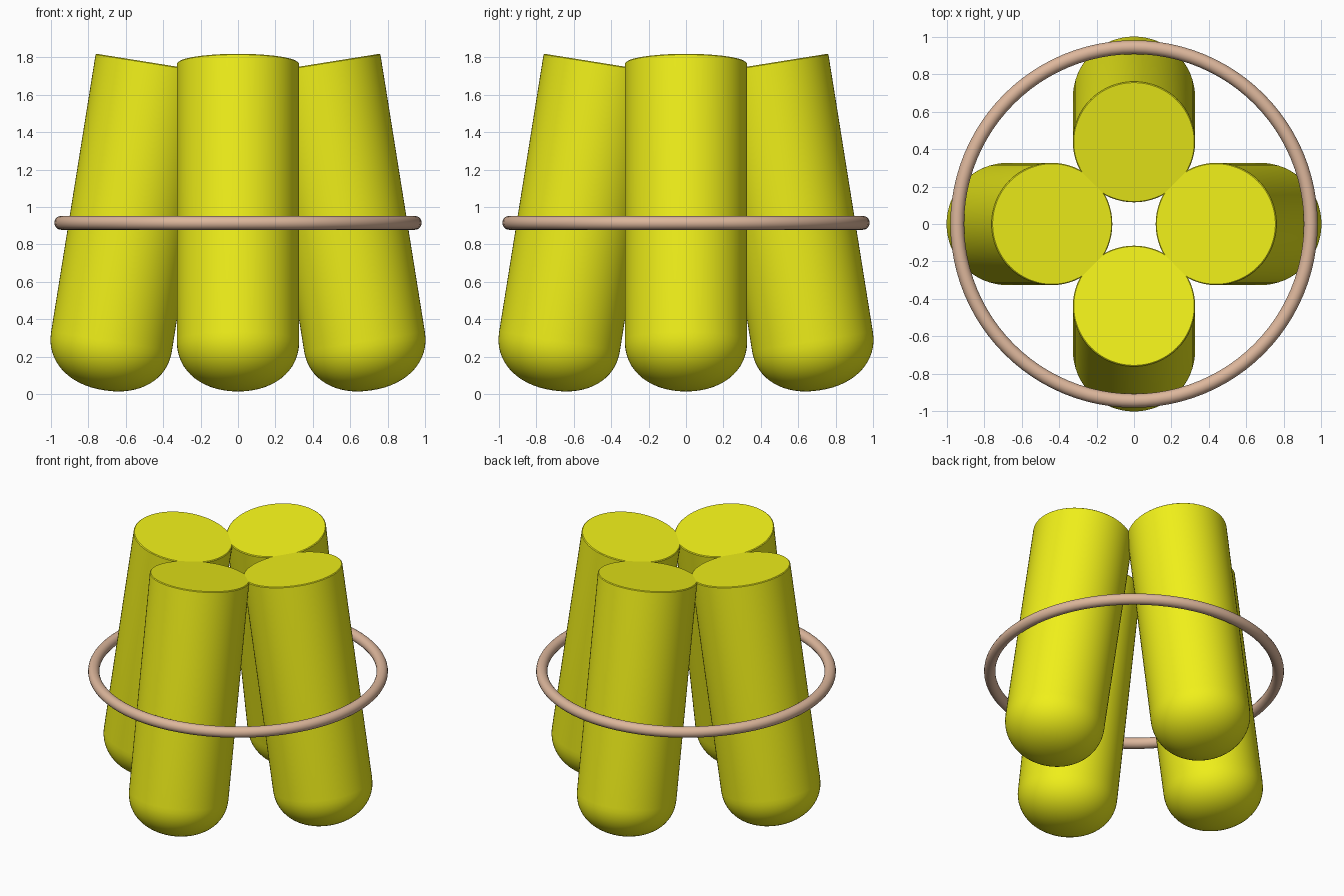
import bpy, bmesh, math
from mathutils import Matrix

if "Cube" in bpy.data.objects:
    bpy.data.objects.remove(bpy.data.objects["Cube"])

R = 0.327            # pillar radius
DOME = 0.265         # height of the rounded foot
LENGTH = 1.77        # pillar length along its axis
TILT = math.radians(9.1)
TOP = (0.438, 0, 1.768)


def material(name, color):
    m = bpy.data.materials.new(name)
    m.diffuse_color = (*color, 1)
    m.use_nodes = True
    m.node_tree.nodes["Principled BSDF"].inputs["Base Color"].default_value = m.diffuse_color
    return m


yellow = material("yellow", (0.87, 0.87, 0.01))
copper = material("copper", (0.72, 0.47, 0.33))


def pillar(name, angle):
    # Profile: flat top with a tiny rim bevel, straight side, domed foot
    prof = [(0, 0), (R - 0.005, 0), (R, -0.005)]
    for i in range(17):
        t = math.pi / 2 * i / 16
        prof.append((R * math.cos(t) ** 0.93,
                     -(LENGTH - DOME) - DOME * math.sin(t) ** 0.93))
    prof[-1] = (0, -LENGTH)
    bm = bmesh.new()
    vs = [bm.verts.new((x, 0, z)) for x, z in prof]
    es = [bm.edges.new(p) for p in zip(vs, vs[1:])]
    bmesh.ops.spin(bm, geom=vs + es, cent=(0, 0, 0), axis=(0, 0, 1),
                   angle=2 * math.pi, steps=64)
    bmesh.ops.remove_doubles(bm, verts=bm.verts, dist=1e-4)
    bmesh.ops.recalc_face_normals(bm, faces=bm.faces)
    # Lean the foot outward, then swing round the centre
    bm.transform(Matrix.Rotation(angle, 4, 'Z') @ Matrix.Translation(TOP)
                 @ Matrix.Rotation(-TILT, 4, 'Y'))
    me = bpy.data.meshes.new(name)
    bm.to_mesh(me)
    bm.free()
    me.materials.append(yellow)
    ob = bpy.data.objects.new(name, me)
    bpy.context.collection.objects.link(ob)
    bpy.context.view_layer.objects.active = ob
    ob.select_set(True)
    bpy.ops.object.shade_smooth_by_angle(angle=math.radians(35))
    ob.select_set(False)


# Four leaning pillars
for i, side in enumerate(("right", "back", "left", "front")):
    pillar(side + "_pillar", i * math.pi / 2)

# Hoop around the pillars
bpy.ops.mesh.primitive_torus_add(major_radius=0.945, minor_radius=0.037,
                                 major_segments=96, minor_segments=20,
                                 location=(0, 0, 0.915))
hoop = bpy.context.object
hoop.name = "hoop"
hoop.data.materials.append(copper)
bpy.ops.object.shade_smooth()
